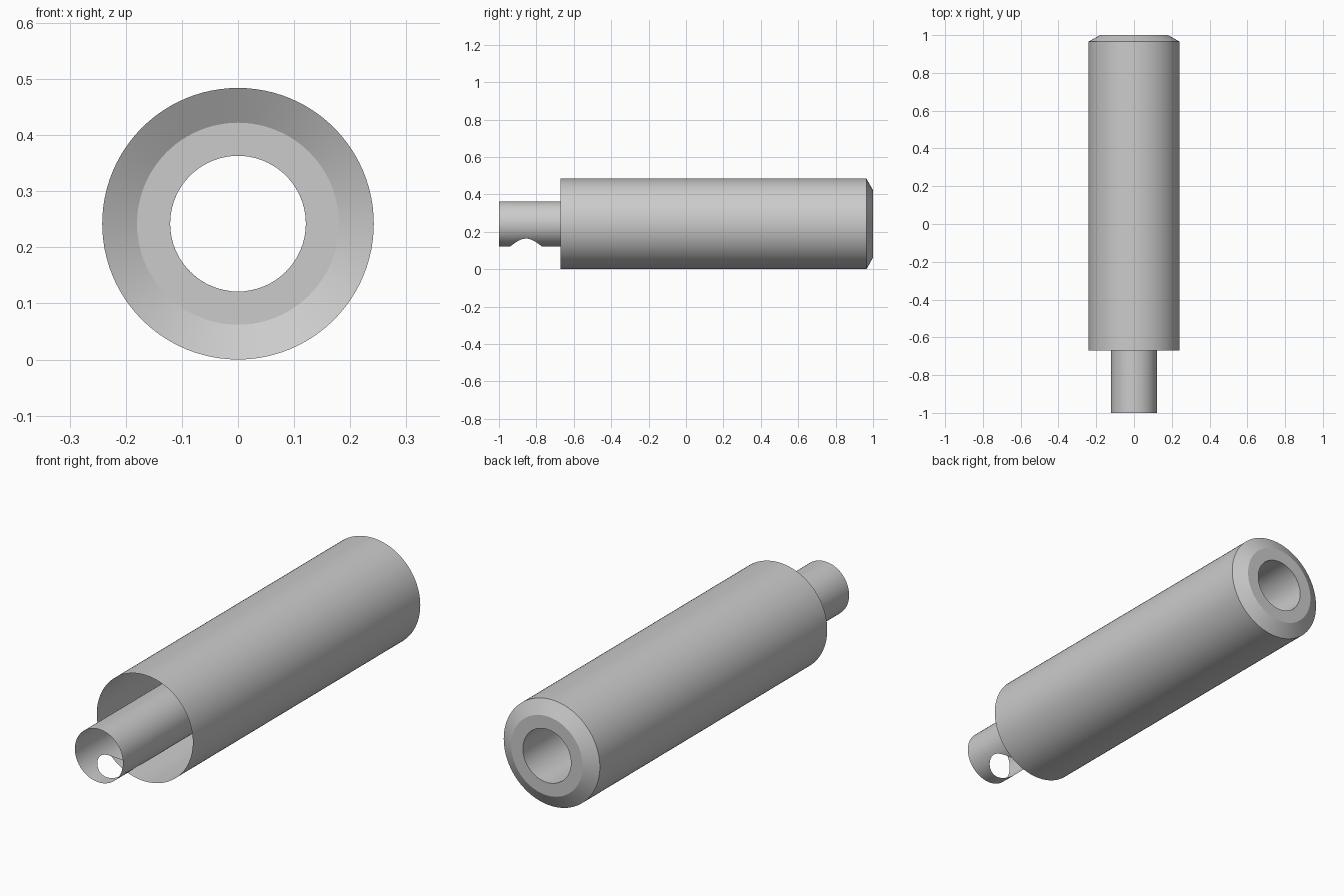
import bpy, bmesh
from math import sin, cos, pi, asin, sqrt, radians

if "Cube" in bpy.data.objects:
    bpy.data.objects.remove(bpy.data.objects["Cube"], do_unlink=True)

OUTER, INNER, CHAMFER = 0.242, 0.121, 0.18
SIDES = 96

grey = bpy.data.materials.new("plain grey")
grey.use_nodes = True
color = (0.6, 0.6, 0.6, 1)
grey.diffuse_color = color
grey.node_tree.nodes["Principled BSDF"].inputs["Base Color"].default_value = color


def loft(name, stations):
    """Open sheet around the y axis; each station is (y, radius, half angle of the gap underneath)."""
    bm = bmesh.new()
    rows = []
    for y, r, gap in stations:
        row = []
        for i in range(SIDES + 1):
            a = gap + (2 * pi - 2 * gap) * i / SIDES
            row.append(bm.verts.new((r * sin(a), y, OUTER - r * cos(a))))
        rows.append(row)
    for low, high in zip(rows, rows[1:]):
        for i in range(SIDES):
            bm.faces.new((low[i], low[i + 1], high[i + 1], high[i]))
    bmesh.ops.remove_doubles(bm, verts=bm.verts, dist=1e-5)
    bmesh.ops.recalc_face_normals(bm, faces=bm.faces)
    mesh = bpy.data.meshes.new(name)
    bm.to_mesh(mesh)
    bm.free()
    mesh.materials.append(grey)
    obj = bpy.data.objects.new(name, mesh)
    bpy.context.collection.objects.link(obj)
    bpy.ops.object.select_all(action="DESELECT")
    obj.select_set(True)
    bpy.context.view_layer.objects.active = obj
    bpy.ops.object.shade_smooth_by_angle(angle=radians(25))


# Outer sleeve: open at the front, chamfered with an end ring at the back
loft("outer_sleeve", [(-0.67, OUTER, 0), (0.965, OUTER, 0), (1, CHAMFER, 0), (1, INNER, 0)])

# Inner tube with a round port through its underside near the front
PORT_Y, PORT_LENGTH, PORT_WIDTH, STEPS = -0.855, 0.085, 0.092, 24
tube = [(-1, INNER, 0)]
for k in range(STEPS + 1):
    t = -cos(pi * k / STEPS)
    half_width = PORT_WIDTH * sqrt(max(0, 1 - t * t))
    tube.append((PORT_Y + PORT_LENGTH * t, INNER, asin(half_width / INNER)))
tube += [(-0.67, INNER, 0), (1, INNER, 0)]
loft("inner_tube", tube)
